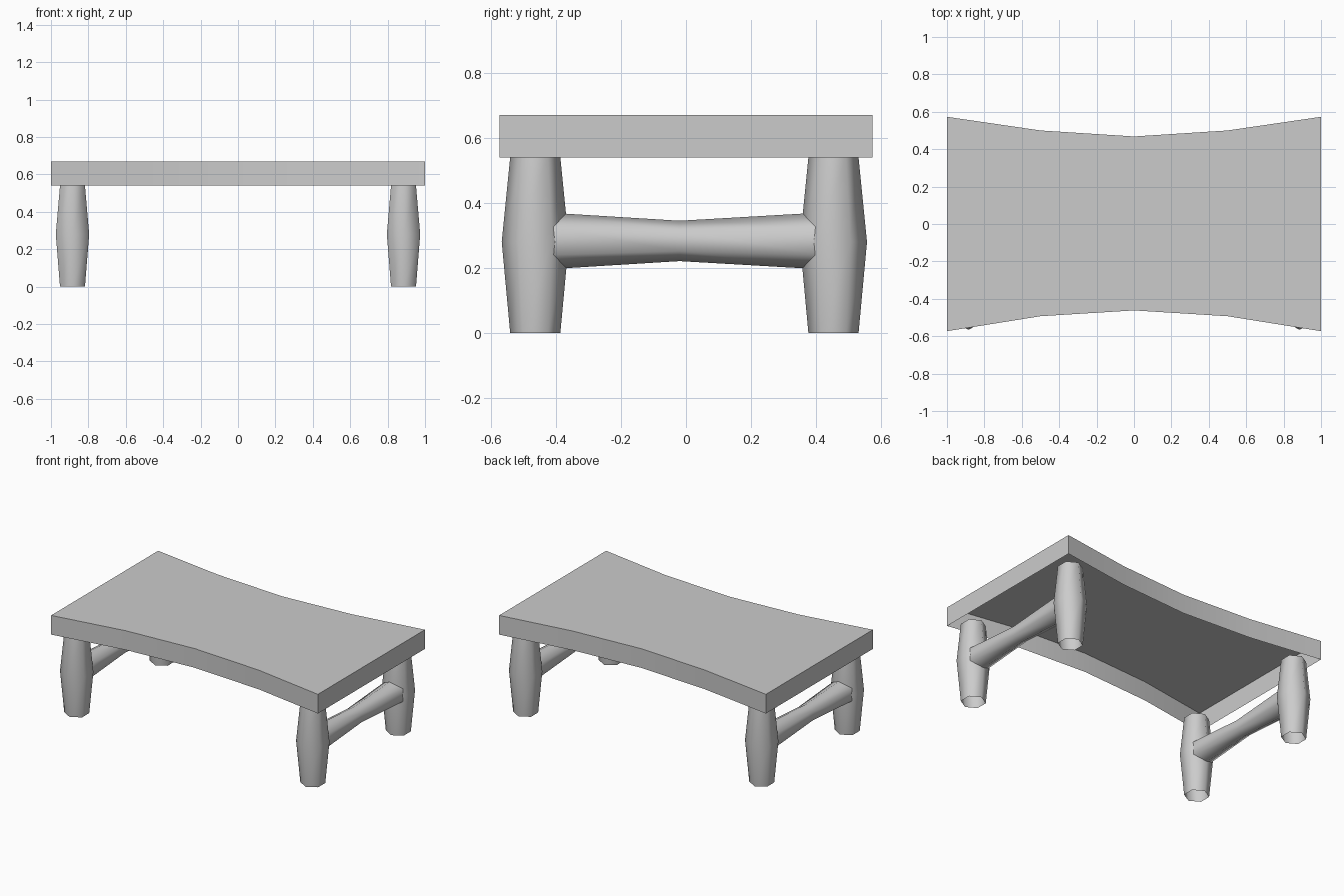
import bpy
import bmesh
from math import cos, sin, pi, radians

default = bpy.data.objects.get("Cube")
if default:
    bpy.data.objects.remove(default)

GREY = (0.6, 0.6, 0.6, 1)
grey = bpy.data.materials.new("plain grey")
grey.use_nodes = True
grey.diffuse_color = GREY
grey.node_tree.nodes["Principled BSDF"].inputs["Base Color"].default_value = GREY


def finish(bm, name, sharp_angle):
    """Turn a bmesh into a smooth shaded object, keeping steep edges sharp."""
    for face in bm.faces:
        face.smooth = True
    mesh = bpy.data.meshes.new(name)
    bm.to_mesh(mesh)
    bm.free()
    mesh.set_sharp_from_angle(angle=radians(sharp_angle))
    mesh.materials.append(grey)
    obj = bpy.data.objects.new(name, mesh)
    bpy.context.collection.objects.link(obj)
    return obj


def turned_post(name, profile, sides=6):
    """Open six-sided tube along local z from (radius, height) pairs."""
    bm = bmesh.new()
    rings = []
    for radius, height in profile:
        angles = [pi / 2 + 2 * pi * i / sides for i in range(sides)]
        rings.append([bm.verts.new((radius * cos(a), radius * sin(a), height))
                      for a in angles])
    for low, high in zip(rings, rings[1:]):
        for i in range(sides):
            j = (i + 1) % sides
            bm.faces.new((low[i], low[j], high[j], high[i]))
    return finish(bm, name, 80)


# Tabletop: waisted shell, open underneath
UNDER, TOP = 0.54, 0.67
stations = [(-1, -0.573, 0.573), (-0.5, -0.493, 0.5), (0, -0.462, 0.468),
            (0.5, -0.493, 0.5), (1, -0.573, 0.573)]
bm = bmesh.new()
front = [[bm.verts.new((x, f, z)) for x, f, b in stations] for z in (UNDER, TOP)]
back = [[bm.verts.new((x, b, z)) for x, f, b in stations] for z in (UNDER, TOP)]
for i in range(len(stations) - 1):
    j = i + 1
    bm.faces.new((front[1][i], front[1][j], back[1][j], back[1][i]))
    bm.faces.new((front[0][i], front[0][j], front[1][j], front[1][i]))
    bm.faces.new((back[0][j], back[0][i], back[1][i], back[1][j]))
bm.faces.new((back[0][0], front[0][0], front[1][0], back[1][0]))
bm.faces.new((front[0][-1], back[0][-1], back[1][-1], front[1][-1]))
finish(bm, "tabletop", 30)

# Legs and the stretcher joining each pair
LEG_X = 0.885
for side, sx in (("left", 1), ("right", -1)):
    for end, y in (("front", -0.463), ("back", 0.453)):
        leg = turned_post(f"{end}_{side}_leg",
                          [(0.077, 0), (0.103, 0.28), (0.077, UNDER)])
        leg.location = (sx * LEG_X, y, 0)
    stretcher = turned_post(f"{side}_stretcher",
                            [(0.088, -0.44), (0.062, -0.02), (0.088, 0.43)])
    stretcher.rotation_euler.x = -pi / 2
    stretcher.location = (sx * LEG_X, 0, 0.283)
